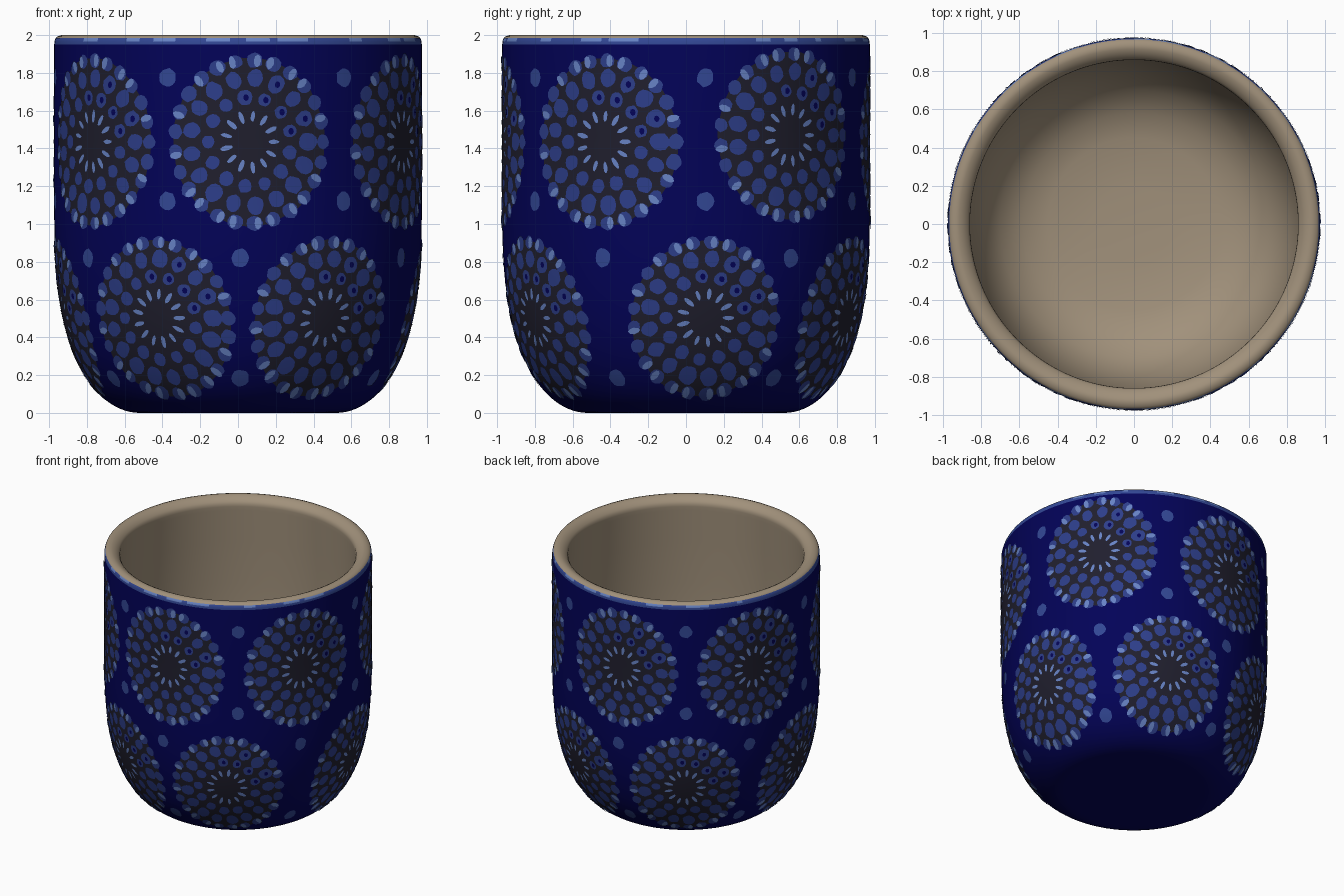
import bpy, math, random
from math import sin, cos, pi, radians

if "Cube" in bpy.data.objects:
    bpy.data.objects.remove(bpy.data.objects["Cube"])

random.seed(4)


def mat(name, rgb):
    m = bpy.data.materials.new(name)
    lin = [((c / 255 + 0.055) / 1.055) ** 2.4 if c > 10 else c / 255 / 12.92 for c in rgb]
    m.diffuse_color = (*lin, 1)
    m.use_nodes = True
    m.node_tree.nodes["Principled BSDF"].inputs["Base Color"].default_value = m.diffuse_color
    return m


MATS = [mat("navy glaze", (3, 3, 88)), mat("charcoal", (32, 31, 46)),
        mat("mid blue", (45, 62, 138)), mat("light blue", (103, 131, 197)),
        mat("cream clay", (161, 145, 123)), mat("band blue", (50, 71, 148))]
NAVY, DARK, MID, LIGHT, CREAM, BAND = range(6)


def make_object(name, verts, faces, ids):
    me = bpy.data.meshes.new(name)
    me.from_pydata(verts, [], faces)
    for m in MATS:
        me.materials.append(m)
    me.polygons.foreach_set("material_index", ids)
    me.update()
    ob = bpy.data.objects.new(name, me)
    bpy.context.collection.objects.link(ob)
    bpy.ops.object.select_all(action='DESELECT')
    ob.select_set(True)
    bpy.context.view_layer.objects.active = ob
    bpy.ops.object.shade_smooth_by_angle(angle=radians(35))
    return ob


def radius(z):
    """Outer wall radius at a height: rounded foot, then straight."""
    t = max(0.0, 1 - max(z, 0) / 1.1)
    return 0.52 + 0.453 * math.sqrt(1 - t ** 2.7)


# Cup body: one lathed profile, outside, over the rim and down the inside
profile = [(0, 0)] + [(radius(1.1 * (i / 30) ** 2), 1.1 * (i / 30) ** 2) for i in range(31)]
profile += [(0.973, 1.5), (0.973, 1.95), (0.972, 1.967), (0.966, 1.984), (0.955, 1.993), (0.935, 2.0),
            (0.915, 1.998), (0.89, 1.985), (0.87, 1.968), (0.859, 1.95), (0.858, 1.93), (0.859, 1.9),
            (0.87, 1.65), (0.882, 1.3), (0.882, 1.0), (0.867, 0.75), (0.835, 0.53), (0.78, 0.36),
            (0.7, 0.24), (0.58, 0.155), (0.45, 0.118), (0.2, 0.1), (0, 0.1)]
SEG = 144
verts, faces, ids = [], [], []
for r, z in profile:
    for k in range(SEG):
        a = 2 * pi * k / SEG
        verts.append((r * sin(a), -r * cos(a), z))
streak = [False] * SEG
for _ in range(22):
    start = random.randrange(SEG)
    for k in range(random.randint(1, 4)):
        streak[(start + k) % SEG] = True
rim_top = max(range(len(profile)), key=lambda i: profile[i][1])
for i in range(len(profile) - 1):
    zc = (profile[i][1] + profile[i + 1][1]) / 2
    for k in range(SEG):
        n = (k + 1) % SEG
        f = [i * SEG + k, i * SEG + n, (i + 1) * SEG + n, (i + 1) * SEG + k]
        if i == 0:
            f = [0, f[2], f[3]]
        elif i == len(profile) - 2:
            f = [f[0], f[1], (i + 1) * SEG]
        faces.append(f)
        if i >= rim_top or zc > 1.985:
            ids.append(CREAM)
        elif zc > 1.945:
            ids.append(LIGHT if zc > 1.97 and streak[k] else BAND)
        else:
            ids.append(NAVY)
make_object("cup_body", verts, faces, ids)


class Paint:
    """Collects thin painted patches that follow the outer wall."""

    def __init__(self, angle, height, wide=1.0, tall=1.0):
        self.a, self.z, self.w, self.q = radians(angle), height, wide, tall
        self.verts, self.faces, self.ids = [], [], []

    def point(self, u, v, lift):
        z = min(self.z + v * self.q, 1.94)
        a = self.a + u * self.w / radius(z)
        slope = (radius(z + 0.004) - radius(z - 0.004)) / 0.008
        n = math.hypot(1, slope)
        r = radius(z) + lift / n
        self.verts.append((r * sin(a), -r * cos(a), z - lift * slope / n))

    def blob(self, u, v, ru, rv, colour, lift, turn=0.0, seg=12, rings=1, wobble=0.08):
        base = len(self.verts)
        self.point(u, v, lift)
        edge = [1 + random.uniform(-wobble, wobble) for _ in range(seg)]
        for j in range(1, rings + 1):
            for k in range(seg):
                t = 2 * pi * k / seg
                x, y = ru * cos(t) * edge[k] * j / rings, rv * sin(t) * edge[k] * j / rings
                self.point(u + x * cos(turn) - y * sin(turn), v + x * sin(turn) + y * cos(turn), lift)
        for k in range(seg):
            n = (k + 1) % seg
            self.faces.append([base, base + 1 + k, base + 1 + n])
            self.ids.append(colour)
            for j in range(rings - 1):
                p = base + 1 + j * seg
                self.faces.append([p + k, p + seg + k, p + seg + n, p + n])
                self.ids.append(colour)

    def ring(self, count, r, along, across, colour, lift, phase=0.0):
        """Ring of radial blobs; returns their angles and centres."""
        out = []
        for k in range(count):
            t = 2 * pi * (k + phase) / count
            u, v = 0.98 * r * cos(t), 1.05 * r * sin(t)
            s = random.uniform(0.9, 1.1)
            self.blob(u, v, along * s, across * s, colour, lift, t)
            out.append((t, u, v))
        return out

    def finish(self, name):
        make_object(name, self.verts, self.faces, self.ids)


def medallion(name, angle, height, wide, tall):
    p = Paint(angle, height, wide, tall)
    p.blob(0, 0, 0.415, 0.445, DARK, 0.002, seg=48, rings=9, wobble=0.01)
    p.ring(13, 0.13, 0.032, 0.012, LIGHT, 0.0038)
    inner = p.ring(13, 0.225, 0.038, 0.036, MID, 0.0038, 0.5)
    outer = p.ring(17, 0.322, 0.050, 0.044, MID, 0.0038)
    edge = p.ring(25, 0.411, 0.038, 0.040, MID, 0.0038)
    # navy eyes in some of the upper right dots
    for t, u, v in inner[:4] + outer[1:5:2]:
        p.blob(u + 0.006, v, 0.015, 0.018, NAVY, 0.0055, seg=8)
    # light strokes on the edge petals, strongest at top and bottom
    for k, (t, u, v) in enumerate(edge):
        if abs(sin(t)) > 0.6 or k % 2:
            side = 0.018 if k % 2 else -0.014
            p.blob(u - side * sin(t), v + side * cos(t), 0.034, 0.019, LIGHT, 0.0055, t, seg=8)
    p.finish(name)


UPPER = [3.7, 63.2, 124.5, 186, 245.5, 307.5]
LOWER = [-27, 30, 96.5, 156.3, 214.5, 276]
for i, a in enumerate(UPPER):
    medallion(f"upper_medallion_{i + 1}", a, 1.47 if i == 2 else 1.435, 1.0, 1.0)
for i, a in enumerate(LOWER):
    medallion(f"lower_medallion_{i + 1}", a, 0.503, 0.96, 0.93)

# Single dots in the gaps between medallions
UPPER_GAPS = [-22.5, 35, 96, 154.5, 215, 277]
LOWER_GAPS = [0.8, 63, 125, 184.5, 243.5, 305]
for i in range(6):
    for a, z in ((UPPER_GAPS[i], 1.775), (UPPER_GAPS[i], 1.12), (LOWER_GAPS[i], 0.82), (LOWER_GAPS[i], 0.185)):
        p = Paint(a, z)
        p.blob(0, 0, 0.046, 0.05 if z > 0.5 else 0.045, BAND, 0.003, seg=14, rings=2)
        p.finish("spacer_dot")
